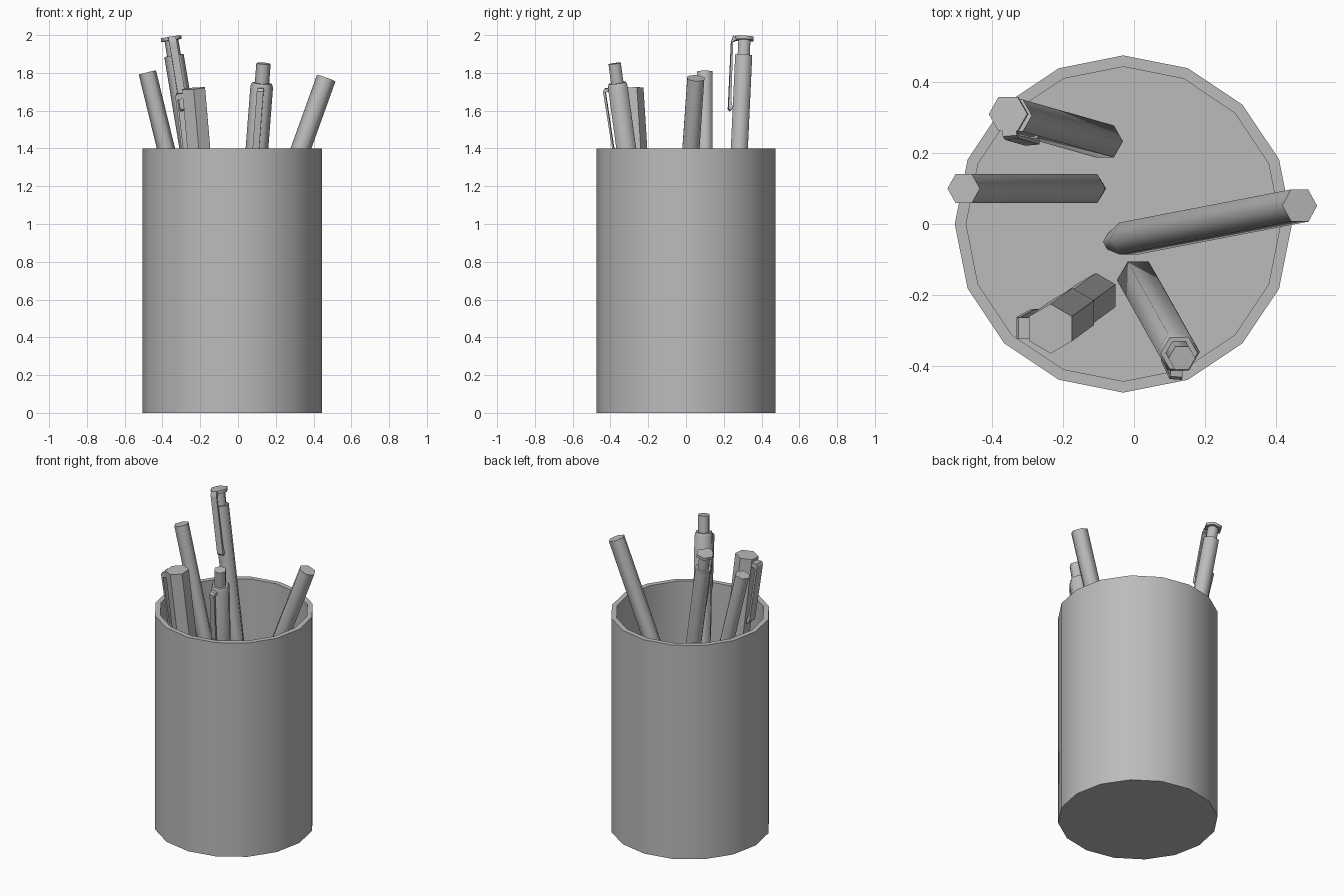
import bpy, bmesh
from math import cos, sin, radians, pi
from mathutils import Matrix, Vector

if "Cube" in bpy.data.objects:
    bpy.data.objects.remove(bpy.data.objects["Cube"], do_unlink=True)

grey = bpy.data.materials.new("plain grey")
grey.use_nodes = True
grey.diffuse_color = (0.5, 0.5, 0.5, 1)
grey.node_tree.nodes["Principled BSDF"].inputs["Base Color"].default_value = (0.5, 0.5, 0.5, 1)


def finish(name, bm, matrix, smooth_angle):
    """Turn a bmesh into a named grey object."""
    bmesh.ops.recalc_face_normals(bm, faces=bm.faces)
    mesh = bpy.data.meshes.new(name)
    bm.to_mesh(mesh)
    bm.free()
    if smooth_angle:
        mesh.shade_smooth()
        mesh.set_sharp_from_angle(angle=radians(smooth_angle))
    mesh.materials.append(grey)
    obj = bpy.data.objects.new(name, mesh)
    obj.matrix_world = matrix
    bpy.context.scene.collection.objects.link(obj)


def turned(name, profile, sides, matrix, spin=0, smooth_angle=65):
    """Closed prism-like solid from (radius, height) rings, capped at both ends."""
    bm = bmesh.new()
    rings = []
    for r, z in profile:
        angles = [radians(spin) + 2 * pi * i / sides for i in range(sides)]
        rings.append([bm.verts.new((r * cos(a), r * sin(a), z)) for a in angles])
    for lower, upper in zip(rings, rings[1:]):
        for i in range(sides):
            j = (i + 1) % sides
            bm.faces.new((lower[i], lower[j], upper[j], upper[i]))
    bm.faces.new(rings[0])
    bm.faces.new(rings[-1])
    finish(name, bm, matrix, smooth_angle)


def clip(name, outline, width, angle, matrix):
    """Side outline of (distance from axis, height), given a width."""
    bm = bmesh.new()
    face = bm.faces.new([bm.verts.new((r, -width / 2, z)) for r, z in outline])
    extruded = bmesh.ops.extrude_face_region(bm, geom=[face])["geom"]
    verts = [v for v in extruded if isinstance(v, bmesh.types.BMVert)]
    bmesh.ops.translate(bm, verts=verts, vec=(0, width, 0))
    finish(name, bm, matrix @ Matrix.Rotation(radians(angle), 4, "Z"), 0)


def leaning(top, bottom):
    """Frame with its origin at the top and local z along the leaning axis."""
    axis = Vector(top) - Vector(bottom)
    turn = Vector((0, 0, 1)).rotation_difference(axis)
    return Matrix.Translation(top) @ turn.to_matrix().to_4x4()


# Holder: sixteen-sided open cup
turned("cup", [(0.475, 0), (0.475, 1.4), (0.443, 1.4), (0.443, 0.03)], 16,
       Matrix.Translation((-0.03, 0, 0)), smooth_angle=30)

# Plain pencils with tapered tips
frame = leaning((-0.48, 0.1, 1.803), (-0.125, 0.1, 0.35))
turned("left_pencil", [(0.047, 0), (0.047, -1.49), (0.01, -1.65)], 6, frame)
frame = leaning((0.467, 0.052, 1.772), (-0.02, -0.042, 0.42))
turned("right_pencil", [(0.052, 0), (0.052, -1.43), (0.025, -1.57)], 6, frame)

# Tall pen with a push cap and long clip
frame = leaning((-0.355, 0.31, 1.99), (-0.08, 0.232, 0.32))
turned("tall_pen", [(0.055, 0), (0.055, -0.018), (0.037, -0.018), (0.037, -0.1),
                    (0.052, -0.1), (0.052, -1.68), (0.012, -1.84)], 6, frame)
clip("tall_pen_clip", [(0.03, 0), (0.062, 0), (0.07, -0.03), (0.07, -0.39), (0.058, -0.4),
                       (0.046, -0.385), (0.056, -0.35), (0.061, -0.03), (0.03, -0.015)],
     0.04, -85, frame)

# Short pen with a push button
frame = leaning((0.135, -0.378, 1.85), (0.01, -0.155, 0.22))
turned("short_pen", [(0.038, 0), (0.038, -0.105), (0.052, -0.105), (0.06, -0.125),
                     (0.06, -1.63), (0.015, -1.76)], 6, frame)
clip("short_pen_clip", [(0.045, -0.125), (0.07, -0.125), (0.08, -0.14), (0.073, -0.45),
                        (0.06, -0.5), (0.052, -0.48), (0.064, -0.44), (0.068, -0.145),
                        (0.045, -0.145)], 0.035, -95, frame)

# Thick marker with a long cap
frame = leaning((-0.235, -0.295, 1.718), (-0.105, -0.2, 0.2))
turned("marker", [(0.07, 0), (0.07, -0.72), (0.064, -0.72), (0.064, -1.5),
                  (0.02, -1.6)], 6, frame, spin=30, smooth_angle=0)
clip("marker_clip", [(0.05, -0.02), (0.092, -0.02), (0.1, -0.035), (0.09, -0.4),
                     (0.07, -0.42), (0.07, -0.39), (0.08, -0.36), (0.088, -0.05),
                     (0.05, -0.05)], 0.06, 180, frame)
